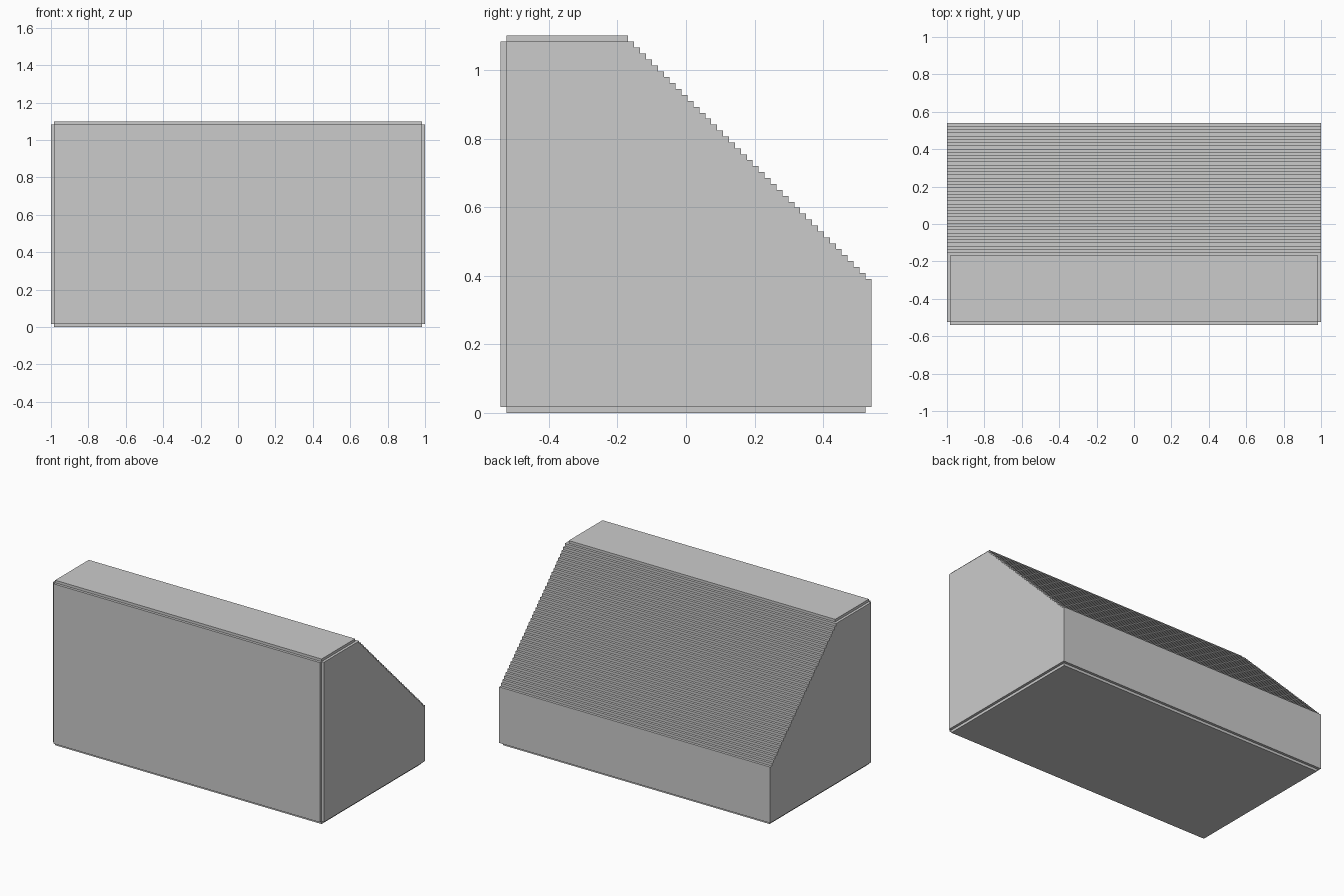
import bpy, bmesh

if "Cube" in bpy.data.objects:
    bpy.data.objects.remove(bpy.data.objects["Cube"])

STEPS = 41
V = 0.0173                      # block size of the stepped surface
YF, YB = -0.5407, 0.5407        # front and back faces
H = 1.1003                      # total height
XO, XI = 1.0, 1.0 - V           # outer side faces, inset lip faces
Y0 = YB - V * STEPS             # back edge of the top lip

# Staircase down the sloped back, starting on the first tread under the top lip
stairs = []
for i in range(1, STEPS + 1):
    z = H - V * i
    stairs += [(Y0 + V * (i - 1), z), (Y0 + V * i, z)]

# Profile (y, z) of the full-width body
front_y = YF + V
body = [(front_y, V), (front_y, H - V)] + stairs + [(YB, V), (YB - V, V)]
# Profile of the core, which adds the front, top and bottom lips
core = [(front_y, 0), (front_y, V), (YF, V), (YF, H - V), (front_y, H - V),
        (front_y, H), (Y0, H)] + stairs + [(YB, V), (YB - V, V), (YB - V, 0)]

bm = bmesh.new()


def face(points):
    bm.faces.new([bm.verts.new(p) for p in points])


def skin(profile, xa, xb):
    for (ya, za), (yb, zb) in zip(profile, profile[1:] + profile[:1]):
        face([(xa, ya, za), (xb, ya, za), (xb, yb, zb), (xa, yb, zb)])


def rect(x, ya, yb, za, zb):
    face([(x, ya, za), (x, yb, za), (x, yb, zb), (x, ya, zb)])


skin(core, -XI, XI)
for s in (-1, 1):
    skin(body, s * XI, s * XO)
    face([(s * XO, y, z) for y, z in body])          # side wall
    rect(s * XI, YF, front_y, V, H - V)              # front lip end
    rect(s * XI, front_y, Y0, H - V, H)              # top lip end
    rect(s * XI, front_y, YB - V, 0, V)              # bottom lip end

bmesh.ops.remove_doubles(bm, verts=bm.verts[:], dist=1e-5)
bmesh.ops.dissolve_limit(bm, angle_limit=0.01, verts=bm.verts[:], edges=bm.edges[:])
bmesh.ops.recalc_face_normals(bm, faces=bm.faces[:])

mesh = bpy.data.meshes.new("stepped_wedge_block")
bm.to_mesh(mesh)
bm.free()
bpy.context.collection.objects.link(bpy.data.objects.new("stepped_wedge_block", mesh))
